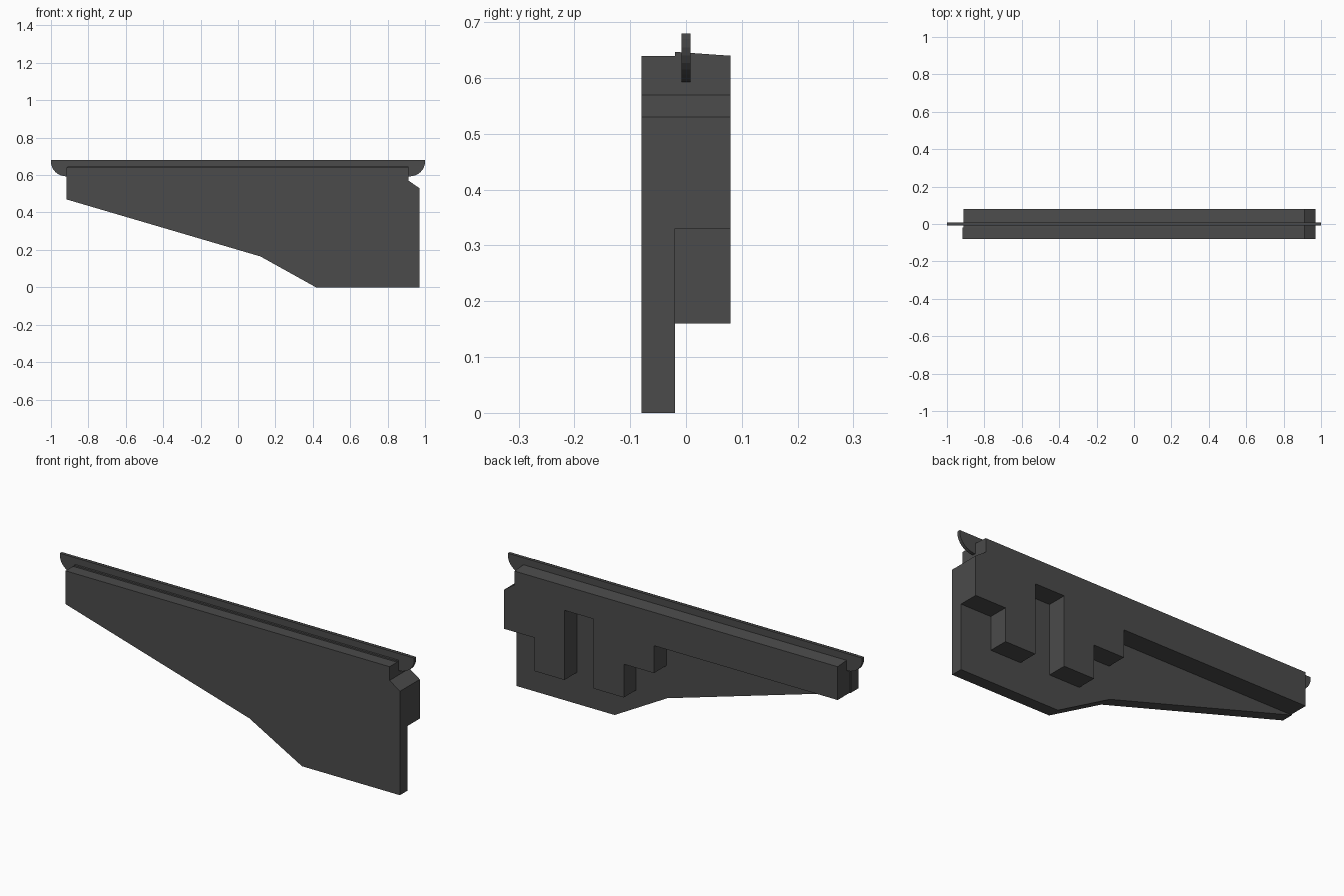
import bpy, bmesh, math

if "Cube" in bpy.data.objects:
    bpy.data.objects.remove(bpy.data.objects["Cube"])

dark = bpy.data.materials.new("dark_grey")
dark.diffuse_color = (0.07, 0.07, 0.07, 1)
dark.use_nodes = True
dark.node_tree.nodes["Principled BSDF"].inputs["Base Color"].default_value = dark.diffuse_color


def prism(name, profile, y0, y1, back_drop=0.0, top_z=9.0):
    """Extrude an XZ profile from y0 to y1; points at top_z drop at the back."""
    bm = bmesh.new()
    front = [bm.verts.new((x, y0, z)) for x, z in profile]
    back = [bm.verts.new((x, y1, z - (back_drop if z >= top_z else 0)))
            for x, z in profile]
    n = len(profile)
    bm.faces.new(front)
    bm.faces.new(back[::-1])
    for i in range(n):
        j = (i + 1) % n
        bm.faces.new((front[i], front[j], back[j], back[i]))
    bmesh.ops.recalc_face_normals(bm, faces=bm.faces)
    mesh = bpy.data.meshes.new(name)
    bm.to_mesh(mesh)
    bm.free()
    mesh.materials.append(dark)
    obj = bpy.data.objects.new(name, mesh)
    bpy.context.collection.objects.link(obj)
    return obj


# Front plate with sloping lower edge and chamfered upper right corner
prism("front_plate", [
    (-0.917, 0.47), (0.12, 0.165), (0.417, 0), (0.97, 0),
    (0.97, 0.53), (0.912, 0.57), (0.912, 0.64), (-0.917, 0.64)], -0.08, -0.02)

# Back body with stepped lower edge and slightly sloping top
prism("stepped_back", [
    (-0.912, 0.47), (0.125, 0.47), (0.125, 0.33), (0.295, 0.33),
    (0.295, 0.16), (0.465, 0.16), (0.465, 0.515), (0.63, 0.515),
    (0.63, 0.16), (0.80, 0.16), (0.80, 0.33), (0.97, 0.33),
    (0.97, 0.53), (0.912, 0.57), (0.912, 0.647), (-0.912, 0.647)],
    -0.02, 0.08, 0.007, 0.64)

# Thin blade along the top with rounded lower corners at both ends
arc = [(0.915 + 0.085 * math.cos(a), 0.67 - 0.077 * math.sin(a))
       for a in (math.pi / 2 * i / 8 for i in range(9))]
right = [(1.0, 0.68)] + arc
blade = right + [(-x, z) for x, z in reversed(right)]
prism("top_blade", blade, -0.008, 0.008)
